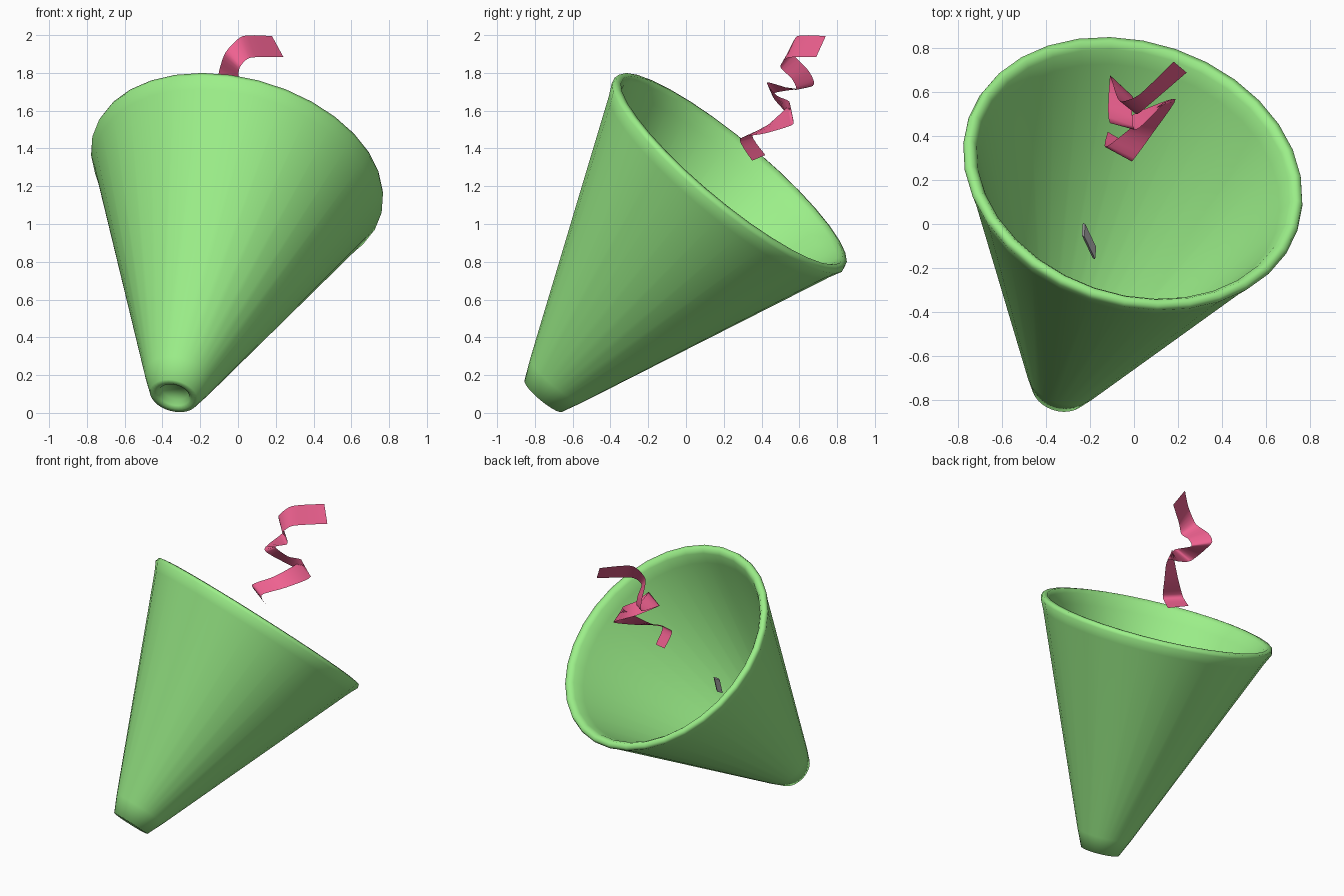
import bpy, bmesh, math
from mathutils import Vector, Matrix

if "Cube" in bpy.data.objects:
    bpy.data.objects.remove(bpy.data.objects["Cube"])


def finish(name, bm, color=None, smooth=True):
    bmesh.ops.recalc_face_normals(bm, faces=bm.faces)
    me = bpy.data.meshes.new(name)
    bm.to_mesh(me)
    bm.free()
    for p in me.polygons:
        p.use_smooth = smooth
    ob = bpy.data.objects.new(name, me)
    bpy.context.collection.objects.link(ob)
    if color:
        mat = bpy.data.materials.new(name + "_color")
        mat.diffuse_color = (*color, 1)
        mat.use_nodes = True
        mat.node_tree.nodes["Principled BSDF"].inputs["Base Color"].default_value = mat.diffuse_color
        me.materials.append(mat)
    return ob


# Hollow cone: (radius, height) profile lathed around its own axis
TIP = Vector((-0.34, -0.757, 0.087))
RIM = Vector((0.0, 0.24, 1.28))
AXIS = RIM - TIP
H = AXIS.length
SEG = 32
profile = [(0.07, 0.04), (0.085, 0.01), (0.105, 0.0), (0.13, 0.004),
           (0.183, 0.12), (0.76, H - 0.09), (0.792, H - 0.025),
           (0.785, H), (0.755, H + 0.005), (0.73, H - 0.02),
           (0.70, H - 0.09), (0.14, 0.12), (0.08, 0.08)]
bm = bmesh.new()
rings = []
for r, z in profile:
    rings.append([bm.verts.new((r * math.cos(2 * math.pi * i / SEG),
                                r * math.sin(2 * math.pi * i / SEG), z))
                  for i in range(SEG)])
for lo, hi in zip(rings, rings[1:]):
    for i in range(SEG):
        j = (i + 1) % SEG
        bm.faces.new((lo[i], lo[j], hi[j], hi[i]))
bm.faces.new(rings[0])
bm.faces.new(rings[-1])
cone = finish("cone", bm, (0.33, 0.86, 0.25))
cone.location = TIP
cone.rotation_mode = 'QUATERNION'
cone.rotation_quaternion = AXIS.to_track_quat('Z', 'Y')

# Curled streamer: matching points on its two long edges, smoothly interpolated
edge_a = [(0, .35, 1.335), (-.01, .285, 1.45), (.09, .42, 1.48),
          (.19, .57, 1.53), (.04, .52, 1.60), (-.11, .46, 1.69),
          (-.11, .67, 1.73), (-.10, .65, 1.81), (-.065, .56, 1.91),
          (.025, .59, 1.995), (.18, .74, 1.995)]
edge_b = [(-.12, .42, 1.365), (-.13, .35, 1.47), (-.01, .44, 1.53),
          (.13, .55, 1.64), (.07, .48, 1.68), (0, .43, 1.75),
          (-.01, .58, 1.71), (0, .56, 1.77), (.01, .50, 1.83),
          (.065, .54, 1.88), (.24, .69, 1.885)]


def smooth_path(pts, steps=5):
    p = [Vector(q) for q in pts]
    p = [p[0]] + p + [p[-1]]
    out = []
    for k in range(1, len(p) - 2):
        a, b, c, d = p[k - 1:k + 3]
        ta, tb = (c - a) * 0.35, (d - b) * 0.35
        for s in range(steps):
            t = s / steps
            out.append(b * (2*t**3 - 3*t*t + 1) + ta * (t**3 - 2*t*t + t)
                       + c * (3*t*t - 2*t**3) + tb * (t**3 - t*t))
    return out + [p[-1]]


bm = bmesh.new()
rows = [(bm.verts.new(a), bm.verts.new(b))
        for a, b in zip(smooth_path(edge_a), smooth_path(edge_b))]
for (a, b), (c, d) in zip(rows, rows[1:]):
    bm.faces.new((a, b, d, c))
finish("streamer", bm, (0.86, 0.12, 0.28))

# Small loose grey paper flake inside the cone
u = Vector((-0.005, -0.055, -0.03))
v = Vector((0.05, -0.105, -0.15))
w = u.cross(v).normalized() * 0.014
m = Matrix((u, v, w)).transposed().to_4x4()
m.translation = (-0.205, -0.078, 0.93)
bm = bmesh.new()
bmesh.ops.create_cube(bm, size=1, matrix=m)
finish("paper_flake", bm, smooth=False)
